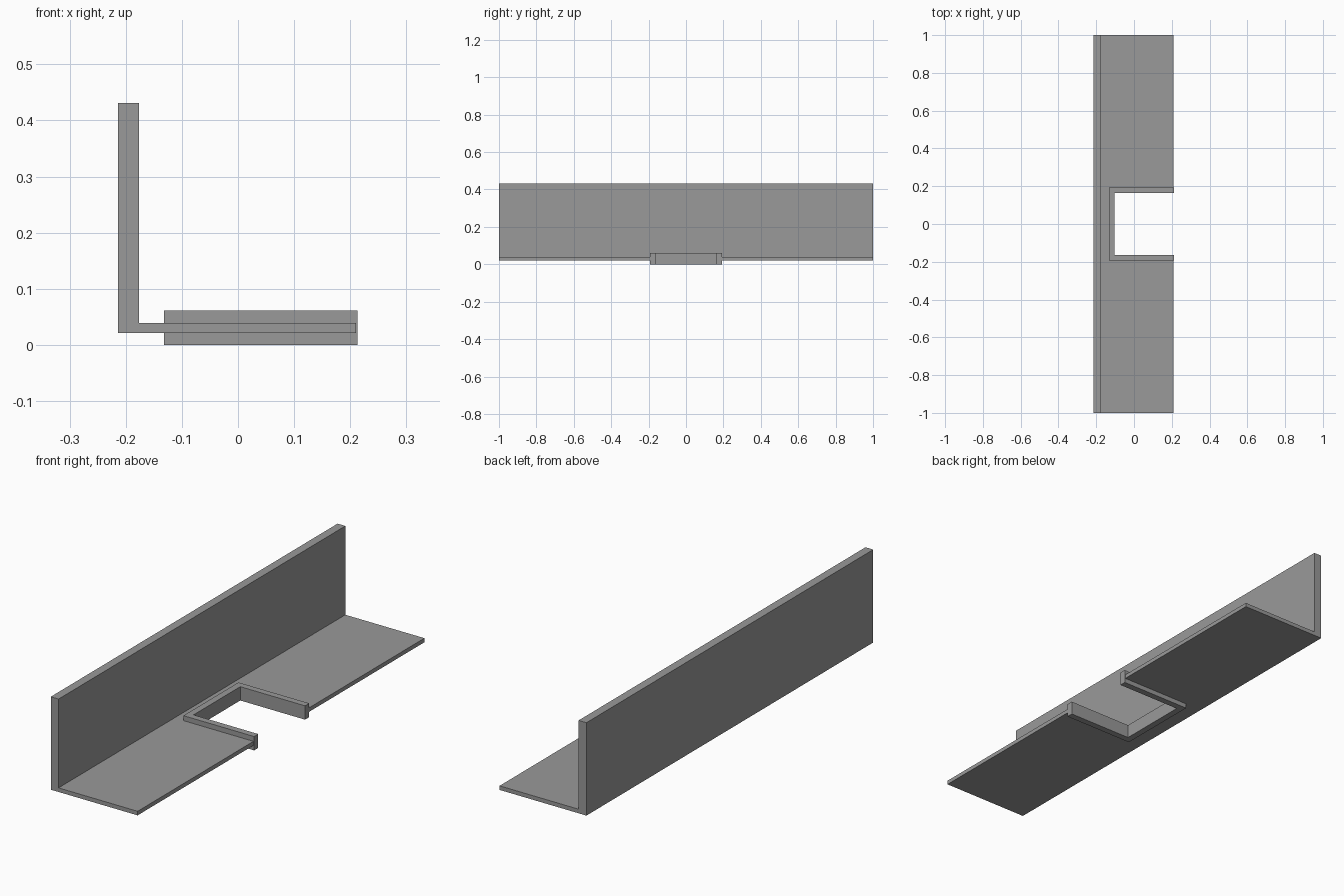
import bpy
import bmesh
from mathutils import Vector

if "Cube" in bpy.data.objects:
    bpy.data.objects.remove(bpy.data.objects["Cube"])

grey = bpy.data.materials.new("plain_grey")
grey.use_nodes = True
colour = (0.32, 0.32, 0.32, 1)
grey.diffuse_color = colour
grey.node_tree.nodes["Principled BSDF"].inputs["Base Color"].default_value = colour

# Shared dimensions
BACK, FRONT = -0.214, 0.21
SLOT_BACK, SLOT_HALF = -0.132, 0.192
RIM, RIM_FRONT, RIM_TOP = 0.029, 0.213, 0.061
PLATE_LOW, PLATE_TOP = 0.021, 0.039


def prism(name, points, offset):
    """Extrude a flat outline into a closed solid."""
    bm = bmesh.new()
    face = bm.faces.new([bm.verts.new(p) for p in points])
    ext = bmesh.ops.extrude_face_region(bm, geom=[face])
    verts = [g for g in ext["geom"] if isinstance(g, bmesh.types.BMVert)]
    bmesh.ops.translate(bm, verts=verts, vec=Vector(offset))
    bmesh.ops.recalc_face_normals(bm, faces=bm.faces)
    mesh = bpy.data.meshes.new(name)
    bm.to_mesh(mesh)
    bm.free()
    mesh.materials.append(grey)
    obj = bpy.data.objects.new(name, mesh)
    bpy.context.collection.objects.link(obj)
    return obj


# L-shaped angle running the full length
wall_face = BACK + 0.038
profile = [(BACK, PLATE_LOW), (FRONT, PLATE_LOW), (FRONT, PLATE_TOP),
           (wall_face, PLATE_TOP), (wall_face, 0.431), (BACK, 0.431)]
angle = prism("angle_bracket", [(x, -1, z) for x, z in profile], (0, 2, 0))

# Rectangular notch cut through the base plate
notch = [(SLOT_BACK, -SLOT_HALF), (0.3, -SLOT_HALF),
         (0.3, SLOT_HALF), (SLOT_BACK, SLOT_HALF)]
cutter = prism("notch_cutter", [(x, y, -0.1) for x, y in notch], (0, 0, 0.3))
cutter.hide_render = True
cutter.hide_viewport = True
cut = angle.modifiers.new("notch", "BOOLEAN")
cut.operation = "DIFFERENCE"
cut.solver = "EXACT"
cut.object = cutter

# U-shaped rim lining the notch, standing proud above and below
inner = SLOT_HALF - RIM
half = [(RIM_FRONT, SLOT_HALF), (SLOT_BACK, SLOT_HALF)]
half_in = [(SLOT_BACK + RIM, inner), (RIM_FRONT, inner)]
outline = (half + [(x, -y) for x, y in reversed(half)]
           + [(x, -y) for x, y in reversed(half_in)] + half_in)
prism("notch_rim", [(x, y, 0) for x, y in outline], (0, 0, RIM_TOP))
